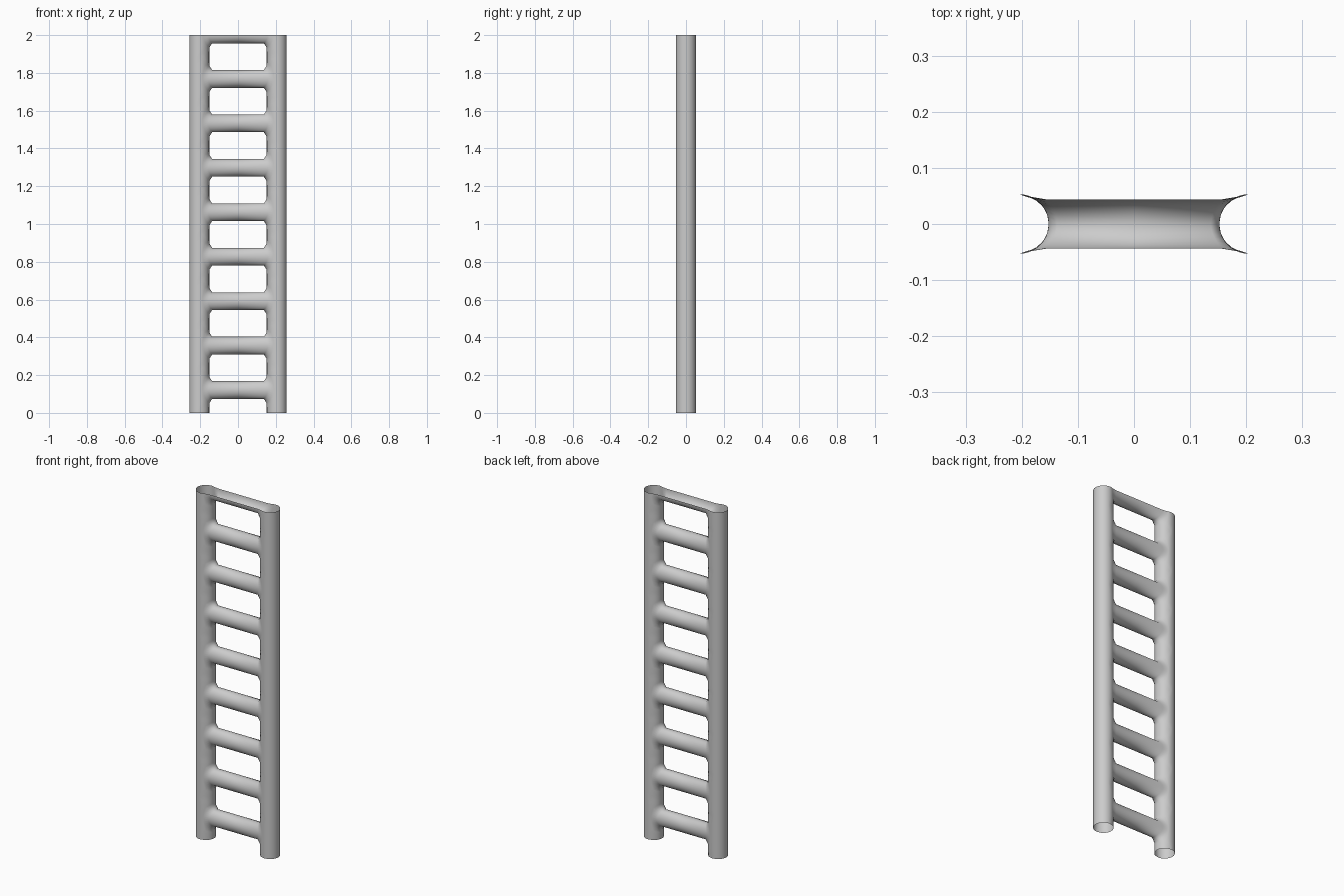
import bpy, bmesh
from math import sin, cos, pi, tau, radians

if "Cube" in bpy.data.objects:
    bpy.data.objects.remove(bpy.data.objects["Cube"])

RAIL_X, RAIL_R = 0.205, 0.053        # rail centre and radius
RUNG_Y, RUNG_Z = 0.044, 0.047        # rung half depth and half height
FIRST, PITCH, COUNT = 0.121, 0.2353, 9
HALF = PITCH / 2
N = 32                               # points around each rung
SOCKET_PHI, SOCKET_Z = radians(66), 0.07

bm = bmesh.new()


def rail_point(phi, z):
    return (RAIL_X - RAIL_R * cos(phi), RAIL_R * sin(phi), z)


def skin(rows, closed):
    """Quads between successive rows of points."""
    vs = [[bm.verts.new(p) for p in row] for row in rows]
    for a, b in zip(vs, vs[1:]):
        n = len(a)
        for i in range(n if closed else n - 1):
            j = (i + 1) % n
            bm.faces.new((a[i], a[j], b[j], b[i]))


# direction around a rung, and the matching point on a unit square
ring = [(cos(tau * k / N), sin(tau * k / N)) for k in range(N)]
square = [(c / max(abs(c), abs(s)), s / max(abs(c), abs(s))) for c, s in ring]
levels = sorted({round(s, 6) for c, s in square})

for i in range(COUNT):
    zc = FIRST + i * PITCH
    # half rung from the middle to the start of the chamfer
    rows = [[(0, RUNG_Y * c, zc + RUNG_Z * s) for c, s in ring],
            [(0.137 + 0.02 * c * c, RUNG_Y * c, zc + RUNG_Z * s) for c, s in ring]]
    # chamfer onto the rail, then inner half of the rail around the opening
    for step in range(5):
        t = step / 4
        rows.append([rail_point((1 - t) * SOCKET_PHI * c + t * pi / 2 * u,
                                zc + (1 - t) * SOCKET_Z * s + t * HALF * v)
                     for (c, s), (u, v) in zip(ring, square)])
    skin(rows, True)
    # outer half of the rail
    skin([[rail_point(pi / 2 + pi * k / 16, zc + HALF * v) for k in range(17)]
          for v in levels], False)

# weld, level the feet and cut the open top
bmesh.ops.remove_doubles(bm, verts=bm.verts[:], dist=0.0002)
for v in bm.verts:
    if v.co.z < 0.006:
        v.co.z = 0
bmesh.ops.bisect_plane(bm, geom=bm.verts[:] + bm.edges[:] + bm.faces[:],
                       plane_co=(0, 0, 2), plane_no=(0, 0, 1), clear_outer=True)
bmesh.ops.recalc_face_normals(bm, faces=bm.faces[:])
for f in bm.faces:
    f.smooth = True

mesh = bpy.data.meshes.new("ladder")
bm.to_mesh(mesh)
bm.free()
ladder = bpy.data.objects.new("ladder", mesh)
bpy.context.collection.objects.link(ladder)

# other rail and rung halves
mirror = ladder.modifiers.new("mirror", 'MIRROR')
mirror.use_axis[0] = True
mirror.use_clip = True
